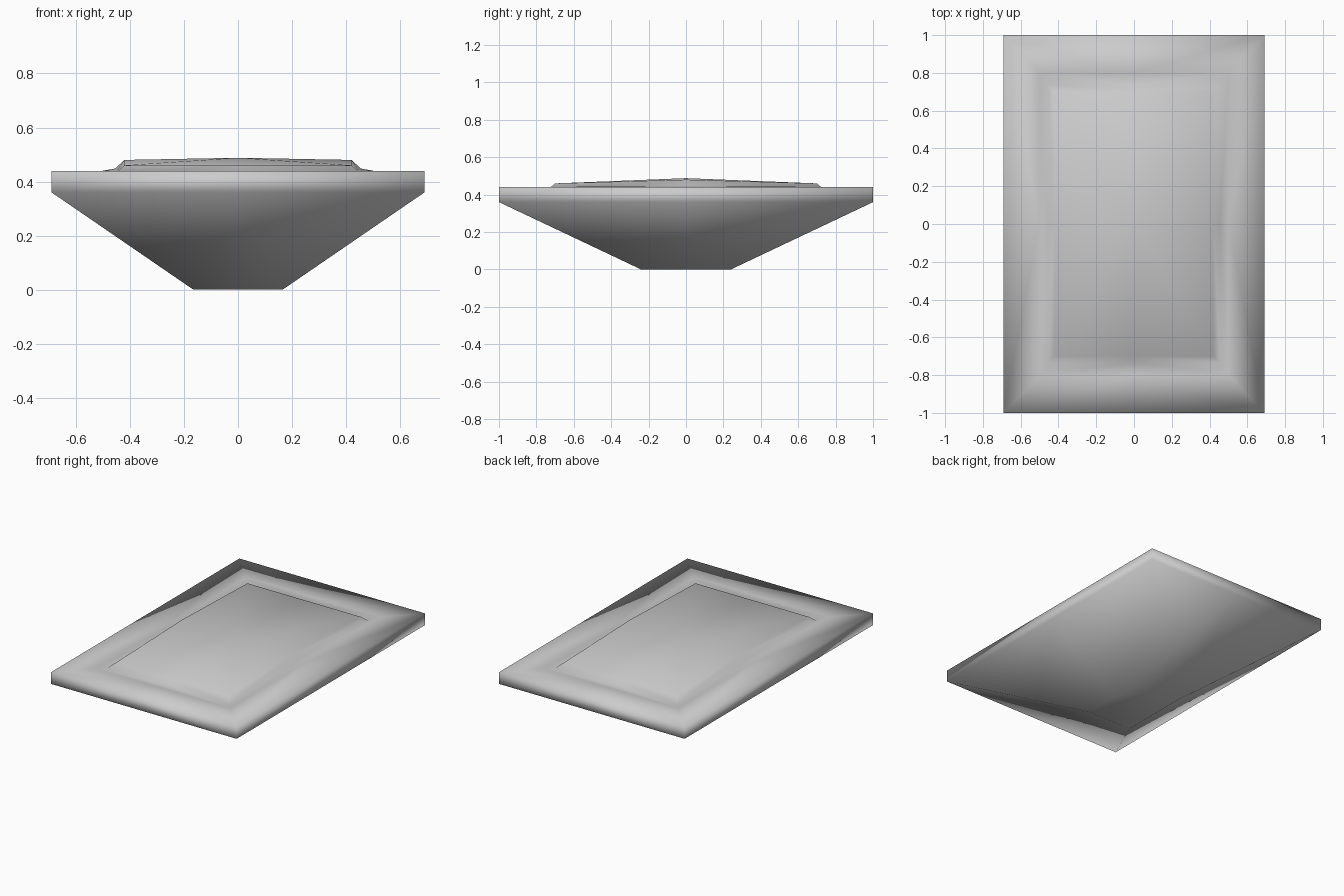
import bpy
import bmesh

cube = bpy.data.objects.get("Cube")
if cube:
    bpy.data.objects.remove(cube, do_unlink=True)

# Single plain grey
grey = bpy.data.materials.new("plain_grey")
grey.use_nodes = True
colour = (0.6, 0.6, 0.6, 1)
grey.diffuse_color = colour
grey.node_tree.nodes["Principled BSDF"].inputs["Base Color"].default_value = colour

# Corners and edge midpoints of a rectangle, counter-clockwise from above
STEPS = [(-1, -1), (0, -1), (1, -1), (1, 0), (1, 1), (0, 1), (-1, 1), (-1, 0)]

# Half width, half depth, height, extra height at the middle of the long sides
RINGS = [
    (0.165, 0.24, 0.0, 0),      # foot
    (0.69, 1.0, 0.36, 0),       # lower rim edge
    (0.69, 1.0, 0.44, 0),       # upper rim edge
    (0.50, 0.80, 0.44, 0),      # inner rim edge
    (0.455, 0.735, 0.43, 0.018),  # groove
    (0.42, 0.70, 0.46, 0.02),   # raised panel edge
]

bm = bmesh.new()
loops = [[bm.verts.new((w * x, d * y, z + (lift if y == 0 else 0))) for x, y in STEPS]
         for w, d, z, lift in RINGS]

# Walls between neighbouring rings, split from each corner to the midpoint
for low, high in zip(loops, loops[1:]):
    for i in range(8):
        j = (i + 1) % 8
        a, b, c, d = low[i], low[j], high[j], high[i]
        if i % 2 == 0:
            bm.faces.new((a, b, c))
            bm.faces.new((a, c, d))
        else:
            bm.faces.new((a, b, d))
            bm.faces.new((b, c, d))

# Flat foot and gently domed panel
bm.faces.new(reversed(loops[0]))
centre = bm.verts.new((0, 0, 0.488))
for i in range(8):
    bm.faces.new((loops[-1][i], loops[-1][(i + 1) % 8], centre))

for face in bm.faces:
    face.smooth = True
mesh = bpy.data.meshes.new("panelled_slab")
bm.to_mesh(mesh)
bm.free()
mesh.materials.append(grey)
slab = bpy.data.objects.new("panelled_slab", mesh)
bpy.context.collection.objects.link(slab)
